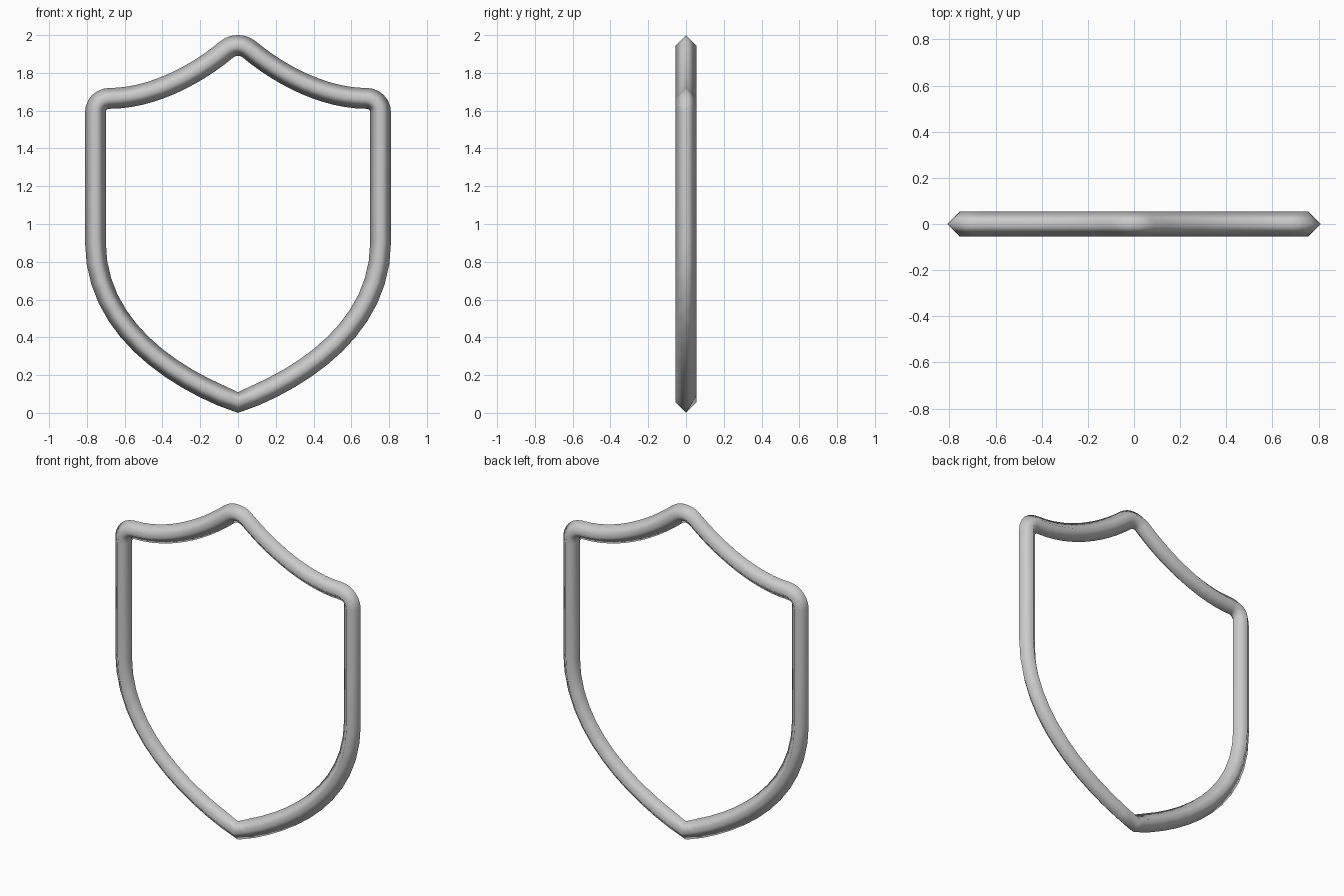
import bpy, bmesh
from mathutils import Vector

if "Cube" in bpy.data.objects:
    bpy.data.objects.remove(bpy.data.objects["Cube"])

R = 0.055  # half-diagonal of the diamond cross-section

def bezier(a, b, c, d, n):
    """n points along a cubic, excluding its end."""
    a, b, c, d = map(Vector, (a, b, c, d))
    out = []
    for i in range(n):
        t = i / n
        s = 1 - t
        out.append(a*s**3 + b*3*s*s*t + c*3*s*t*t + d*t**3)
    return out

# right half of the shield centreline (x, z), from bottom tip to top peak
half = bezier((0, .055), (.36, .19), (.755, .46), (.755, .905), 12)
half += bezier((.755, .905), (.755, 1.1), (.755, 1.3), (.755, 1.59), 1)
half += bezier((.755, 1.59), (.755, 1.633), (.722, 1.665), (.68, 1.665), 6)
half += bezier((.68, 1.665), (.47, 1.665), (.24, 1.775), (.061, 1.923), 12)
half += bezier((.061, 1.923), (.04, 1.94), (.02, 1.945), (0, 1.945), 4)
half.append(Vector((0, 1.945)))
path = half + [Vector((-p.x, p.y)) for p in reversed(half[1:-1])]

# sweep the diamond around the closed path
bm = bmesh.new()
rings = []
n = len(path)
for i, p in enumerate(path):
    d0 = (p - path[i-1]).normalized()
    d1 = (path[(i+1) % n] - p).normalized()
    t = (d0 + d1).normalized()
    out = Vector((t.y, -t.x)) * R
    rings.append([bm.verts.new(v) for v in (
        (p.x + out.x, 0, p.y + out.y), (p.x, R, p.y),
        (p.x - out.x, 0, p.y - out.y), (p.x, -R, p.y))])
for i in range(n):
    a, b = rings[i], rings[(i+1) % n]
    for k in range(4):
        m = (k+1) % 4
        bm.faces.new((a[k], a[m], b[m], b[k])).smooth = True
bmesh.ops.recalc_face_normals(bm, faces=bm.faces)
mesh = bpy.data.meshes.new("shield_frame")
bm.to_mesh(mesh)
bm.free()

grey = bpy.data.materials.new("light grey")
grey.diffuse_color = (.6, .6, .6, 1)
grey.use_nodes = True
grey.node_tree.nodes["Principled BSDF"].inputs["Base Color"].default_value = grey.diffuse_color
mesh.materials.append(grey)
bpy.context.collection.objects.link(bpy.data.objects.new("shield_frame", mesh))
